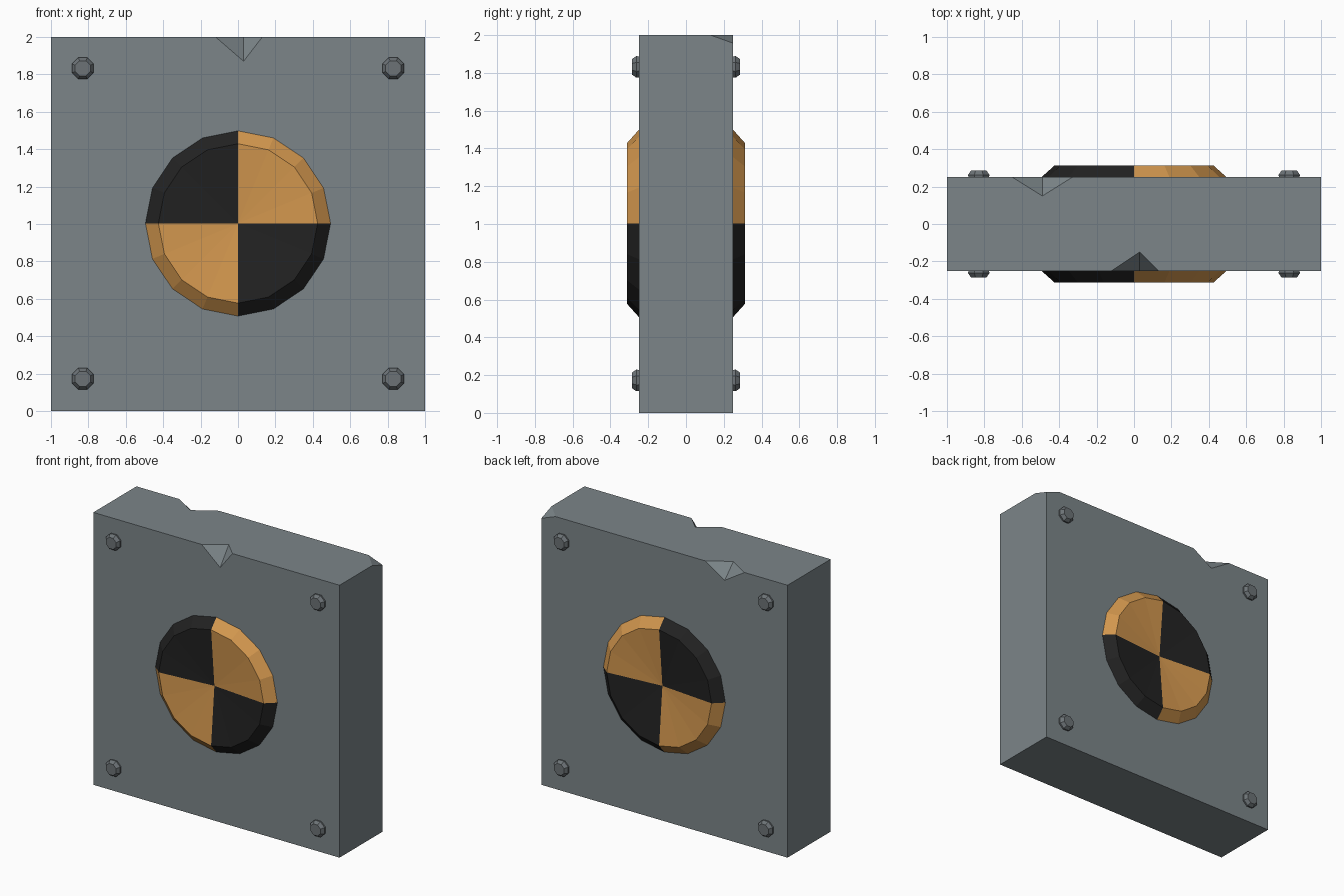
import bpy, bmesh, math
from mathutils import Vector

if "Cube" in bpy.data.objects:
    bpy.data.objects.remove(bpy.data.objects["Cube"])


def material(name, rgb):
    m = bpy.data.materials.new(name)
    m.diffuse_color = (*rgb, 1)
    m.use_nodes = True
    m.node_tree.nodes["Principled BSDF"].inputs["Base Color"].default_value = m.diffuse_color
    return m


STONE = material("slate grey", (0.20, 0.235, 0.25))
METAL = material("bolt grey", (0.15, 0.17, 0.182))
ORANGE = material("orange", (0.66, 0.315, 0.078))
BLACK = material("black", (0.016, 0.016, 0.016))


def make_object(name, bm, *mats):
    bmesh.ops.recalc_face_normals(bm, faces=bm.faces)
    mesh = bpy.data.meshes.new(name)
    bm.to_mesh(mesh)
    bm.free()
    for m in mats:
        mesh.materials.append(m)
    ob = bpy.data.objects.new(name, mesh)
    bpy.context.collection.objects.link(ob)
    return ob


def chip(target, points, n_pivot):
    """Cut a tetrahedral chip; enlarged about a pivot lying on the cut planes."""
    pts = [Vector(p) for p in points]
    pivot = sum(pts[:n_pivot], Vector()) / n_pivot
    bm = bmesh.new()
    for p in pts:
        bm.verts.new(pivot + (p - pivot) * 2)
    bmesh.ops.convex_hull(bm, input=bm.verts)
    cutter = make_object("chip_cutter", bm, STONE)
    cutter.hide_render = True
    mod = target.modifiers.new("chip", 'BOOLEAN')
    mod.operation, mod.solver, mod.object = 'DIFFERENCE', 'EXACT', cutter
    bpy.context.view_layer.objects.active = target
    bpy.ops.object.modifier_apply(modifier=mod.name)
    bpy.data.objects.remove(cutter)


def turned(name, centre, side, rings, sides, offset, tip, mats, rule=None):
    """Stack of (radius, y) rings along y on the given side, closed by a tip point or a cap."""
    bm = bmesh.new()
    cx, cz = centre
    loops = []
    for r, y in rings:
        loops.append([bm.verts.new((cx + r * math.cos(a), side * y, cz + r * math.sin(a)))
                      for a in ((i + offset) * math.tau / sides for i in range(sides))])
    for lo, hi in zip(loops, loops[1:]):
        for i in range(sides):
            j = (i + 1) % sides
            bm.faces.new((lo[i], lo[j], hi[j], hi[i]))
    bm.faces.new(loops[0])
    if tip is None:
        bm.faces.new(loops[-1])
    else:
        v = bm.verts.new((cx, side * tip, cz))
        for i in range(sides):
            bm.faces.new((loops[-1][i], loops[-1][(i + 1) % sides], v))
    if rule:
        for f in bm.faces:
            f.material_index = rule(f.calc_center_median())
    return make_object(name, bm, *mats)


# Stone slab with two chipped edges and one chipped corner
bm = bmesh.new()
bmesh.ops.create_cube(bm, size=1)
for v in bm.verts:
    v.co = (v.co.x * 2, v.co.y * 0.5, v.co.z * 2 + 1)
slab = make_object("slab", bm, STONE)
chip(slab, [(0.03, -0.25, 1.87), (0.03, -0.15, 2), (-0.12, -0.25, 2), (0.13, -0.25, 2)], 2)
chip(slab, [(-0.49, 0.25, 1.90), (-0.49, 0.15, 2), (-0.65, 0.25, 2), (-0.33, 0.25, 2)], 2)
chip(slab, [(0.885, 0.25, 2), (1, 0.13, 2), (1, 0.25, 1.957), (1, 0.25, 2)], 3)

for side, label in ((-1, "front"), (1, "back")):
    # Quartered disc with a bevelled rim and a shallow dished face
    turned(label + "_disc", (0, 1.003), side, [(0.495, 0.24), (0.495, 0.25), (0.426, 0.312)],
           16, 0, 0.274, (ORANGE, BLACK), lambda c: int(c.x * (c.z - 1.003) < 0))
    # Corner bolts
    for x in (-0.83, 0.83):
        for z in (0.172, 1.832):
            turned(label + "_bolt", (x, z), side, [(0.058, 0.24), (0.062, 0.263), (0.044, 0.287)],
                   8, 0.5, None, (METAL,))
